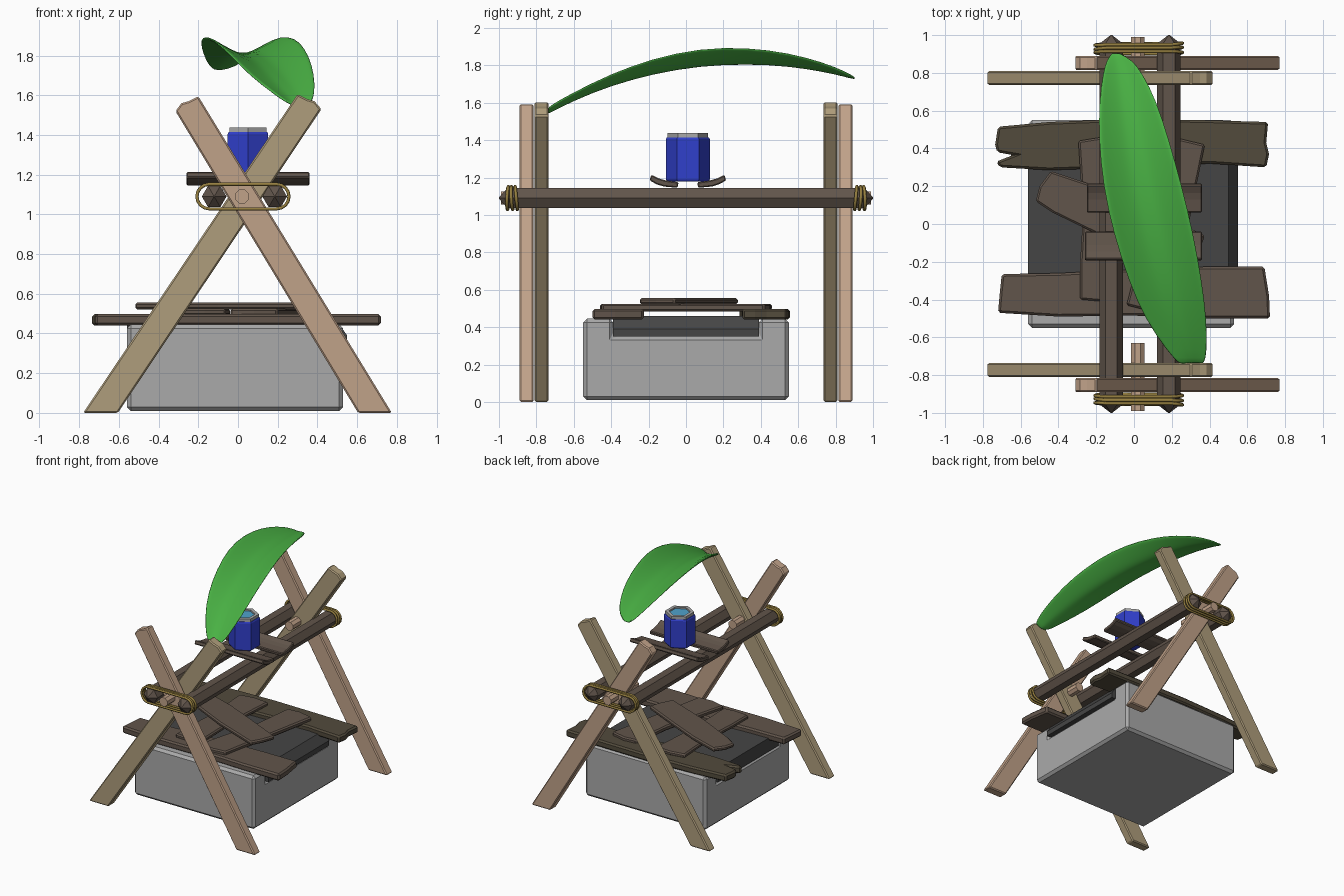
import bpy, bmesh, math
from mathutils import Vector

if "Cube" in bpy.data.objects:
    bpy.data.objects.remove(bpy.data.objects["Cube"])


def material(name, rgb):
    m = bpy.data.materials.new(name)
    m.diffuse_color = (*rgb, 1)
    m.use_nodes = True
    m.node_tree.nodes["Principled BSDF"].inputs["Base Color"].default_value = m.diffuse_color
    return m


TAN = material("tan_wood", (0.53, 0.36, 0.25))
OLIVE = material("olive_wood", (0.43, 0.34, 0.20))
DARK = material("dark_wood", (0.12, 0.09, 0.07))
BROWN = material("brown_wood", (0.085, 0.07, 0.045))
ASH = material("ash", (0.06, 0.06, 0.06))
ROPE = material("rope", (0.30, 0.21, 0.05))
BLUE = material("blue", (0.03, 0.05, 0.60))
WATER = material("water", (0.08, 0.36, 0.60))
GREEN = material("leaf_green", (0.07, 0.46, 0.06))
STONE = material("stone", (0.4, 0.4, 0.4))

PLACE = {'x': lambda a, b, t: (t, a, b),
         'y': lambda a, b, t: (a, t, b),
         'z': lambda a, b, t: (a, b, t)}


def finish(name, bm, mat, bevel=0):
    bmesh.ops.recalc_face_normals(bm, faces=bm.faces[:])
    me = bpy.data.meshes.new(name)
    bm.to_mesh(me)
    bm.free()
    ob = bpy.data.objects.new(name, me)
    bpy.context.collection.objects.link(ob)
    me.materials.append(mat)
    if bevel:
        mod = ob.modifiers.new("bevel", 'BEVEL')
        mod.width, mod.segments = bevel, 1
        mod.limit_method, mod.angle_limit = 'ANGLE', math.radians(40)
    return ob


def prism(name, pts, axis, lo, hi, mat, bevel=0.008):
    """Extrude a 2D outline along an axis."""
    bm = bmesh.new()
    ends = [[bm.verts.new(PLACE[axis](a, b, t)) for a, b in pts] for t in (lo, hi)]
    for e in ends:
        bm.faces.new(e)
    n = len(pts)
    for i in range(n):
        j = (i + 1) % n
        bm.faces.new((ends[0][i], ends[0][j], ends[1][j], ends[1][i]))
    return finish(name, bm, mat, bevel)


def lathe(name, axis, n, centre, rings, mat, phase=0, loop=False):
    """Low-poly turned part from (position, radius) rings."""
    bm = bmesh.new()
    rows = []
    for t, r in rings:
        angs = [phase + math.tau * k / n for k in range(n)]
        rows.append([bm.verts.new(PLACE[axis](centre[0] + r * math.cos(a),
                                              centre[1] + r * math.sin(a), t)) for a in angs])
    pairs = list(zip(rows, rows[1:]))
    if loop:
        pairs.append((rows[-1], rows[0]))
    else:
        bm.faces.new(rows[0])
        bm.faces.new(rows[-1])
    for p, q in pairs:
        for k in range(n):
            j = (k + 1) % n
            bm.faces.new((p[k], p[j], q[j], q[k]))
    return finish(name, bm, mat)


# stone base with a dark ash bed running through its top
prism("base_block", [(-.55, .01), (.55, .01), (.55, .445), (.39, .445), (.39, .35),
                     (-.39, .35), (-.39, .445), (-.55, .445)], 'x', -.56, .53, STONE, .02)
prism("ash_bed", [(-.56, .35), (.55, .35), (.55, .39), (.50, .46), (-.56, .46)],
      'y', -.39, .39, ASH, 0)

# loose planks stacked on the base
prism("back_plank", [(-.73, .33), (-.71, .30), (-.45, .285), (0, .30), (.4, .32), (.70, .30),
                     (.715, .37), (.70, .43), (.71, .54), (.35, .55), (-.05, .555), (-.45, .54),
                     (-.72, .515), (-.735, .42), (-.725, .38), (-.64, .365)],
      'z', .44, .498, BROWN, .012)
prism("front_plank", [(-.72, -.47), (-.4, -.49), (0, -.485), (.4, -.50), (.72, -.50),
                      (.715, -.38), (.69, -.225), (.4, -.225), (0, -.24), (-.4, -.26),
                      (-.70, -.265), (-.71, -.36)], 'z', .44, .498, DARK, .012)
prism("left_cross_plank", [(-.285, -.40), (-.17, -.41), (-.06, -.40), (-.07, 0), (-.04, .45),
                           (-.17, .46), (-.295, .44), (-.27, .05), (-.285, -.2)],
      'z', .49, .525, DARK, .01)
prism("right_cross_plank", [(-.04, -.43), (.08, -.46), (.20, -.45), (.27, -.10), (.33, .2),
                            (.375, .42), (.25, .45), (.14, .44), (.10, .1), (.02, -.2)],
      'z', .485, .525, DARK, .01)
prism("top_diagonal_plank", [(-.52, .12), (-.43, .06), (-.1, -.10), (.29, -.25), (.34, -.16),
                             (.375, -.06), (.05, .09), (-.2, .20), (-.44, .28), (-.50, .2)],
      'z', .522, .555, DARK, .01)

# crossed legs, pegs and rope lashings at both ends
for s, end in ((-1, "front"), (1, "back")):
    prism(end + "_inner_leg", [(-.78, 0), (-.605, 0), (.42, 1.53), (.385, 1.57), (.35, 1.58),
                               (.30, 1.605)], 'y', s * .735, s * .81, OLIVE)
    prism(end + "_outer_leg", [(.775, 0), (.605, 0), (-.315, 1.52), (-.285, 1.56), (-.25, 1.57),
                               (-.20, 1.595)], 'y', s * .815, s * .89, TAN)
    lathe(end + "_peg", 'y', 8, (.02, 1.09), [(s * .63, .038), (s * .99, .038)], TAN, math.pi / 8)
    for i in range(3):
        cu = bpy.data.curves.new("rope", 'CURVE')
        cu.dimensions, cu.bevel_depth, cu.bevel_resolution = '3D', .009, 1
        sp = cu.splines.new('POLY')
        sp.points.add(17)
        for k in range(18):
            right = k < 9
            a = -math.pi / 2 + math.pi * (k if right else k - 1) / 8
            x = (.195 if right else -.145) + .062 * math.cos(a)
            z = 1.09 + .062 * math.sin(a)
            y = s * (.908 + .022 * i + .006 * math.sin(a + i))
            sp.points[k].co = (x, y, z, 1)
        sp.use_cyclic_u = True
        ob = bpy.data.objects.new(f"{end}_rope_{i + 1}", cu)
        bpy.context.collection.objects.link(ob)
        cu.materials.append(ROPE)

# hexagonal rails with pointed ends
for x, side in ((-.12, "left"), (.185, "right")):
    lathe(side + "_rail", 'y', 6, (x, 1.09),
          [(-1, .004), (-.955, .062), (.955, .062), (1, .004)], DARK)

# curved slats that cradle the cup
for s, lo, hi, dy, name in ((-1, -.26, .36, .02, "front_slat"), (1, -.25, .36, 0, "back_slat")):
    prof = [(.065, 1.145), (.14, 1.152), (.18, 1.165), (.215, 1.185),
            (.205, 1.215), (.165, 1.195), (.13, 1.185), (.06, 1.175)]
    prism(name, [(s * (y - dy), z) for y, z in prof], 'x', lo, hi, DARK, .006)

# hexagonal cup of water
C = (.05, .01)
lathe("cup", 'z', 6, C, [(1.18, .11), (1.19, .118), (1.405, .118), (1.415, .112)], BLUE, math.pi / 2)
lathe("cup_rim", 'z', 6, C, [(1.41, .108), (1.438, .108), (1.438, .08), (1.41, .08)],
      STONE, math.pi / 2, True)
lathe("water", 'z', 6, C, [(1.412, .082), (1.426, .082)], WATER, math.pi / 2)

# large cupped leaf: stations of y, left edge x, right edge x, midrib z, edge lift
STATIONS = [(-.74, .24, .37, 1.54, .03), (-.68, .18, .388, 1.575, .035), (-.5, .055, .385, 1.655, .05),
            (-.3, -.03, .36, 1.72, .075), (-.05, -.11, .315, 1.775, .095), (.2, -.165, .255, 1.80, .10),
            (.45, -.188, .185, 1.80, .083), (.65, -.185, .12, 1.78, .06), (.8, -.165, .045, 1.753, .035),
            (.87, -.145, -.01, 1.737, .015), (.905, -.115, -.08, 1.73, .0)]
bm = bmesh.new()
rows = []
for y, xl, xr, z, lift in STATIONS:
    row = []
    for k in range(13):
        u = k / 6 - 1
        h = abs(u) ** 1.4 * lift + .012 * math.exp(-(u / .15) ** 2) * (lift / .1)
        row.append(bm.verts.new((xl + (xr - xl) * (u + 1) / 2, y, z + h)))
    rows.append(row)
for p, q in zip(rows, rows[1:]):
    for k in range(12):
        bm.faces.new((p[k], p[k + 1], q[k + 1], q[k]))
leaf = finish("leaf", bm, GREEN)
mod = leaf.modifiers.new("thickness", 'SOLIDIFY')
mod.thickness, mod.offset = .012, 0
sub = leaf.modifiers.new("smooth", 'SUBSURF')
sub.levels = sub.render_levels = 1
leaf.data.polygons.foreach_set("use_smooth", [True] * len(leaf.data.polygons))
